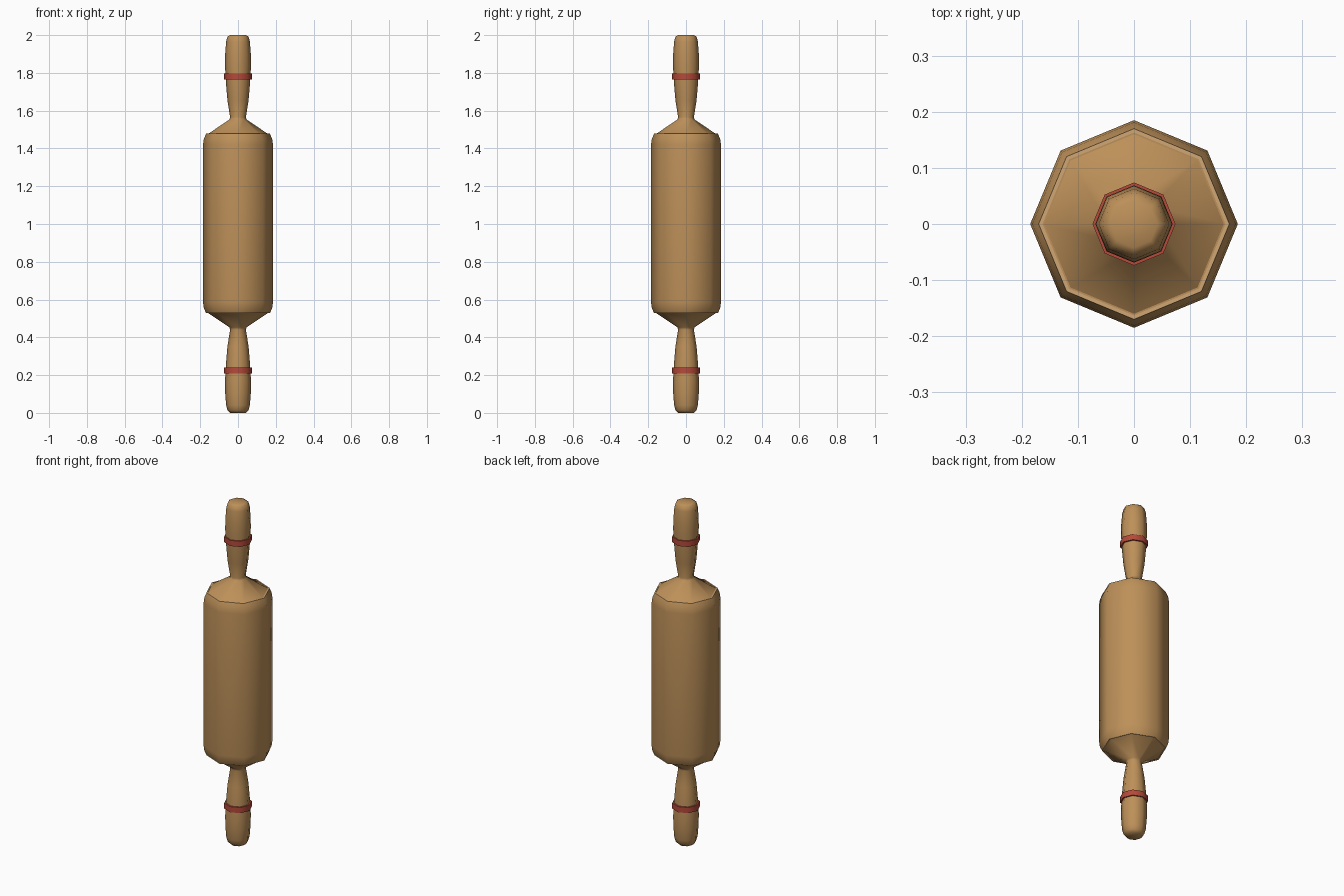
import bpy, bmesh, math

if "Cube" in bpy.data.objects:
    bpy.data.objects.remove(bpy.data.objects["Cube"])

SIDES = 8
MID = 1.003  # mirror height of the two ends


def material(name, rgb):
    m = bpy.data.materials.new(name)
    m.diffuse_color = (*rgb, 1)
    m.use_nodes = True
    m.node_tree.nodes["Principled BSDF"].inputs["Base Color"].default_value = m.diffuse_color
    return m


wood = material("wood", (0.51, 0.28, 0.10))
pale = material("pale_wood", (0.63, 0.39, 0.18))
red = material("red_paint", (0.46, 0.068, 0.042))


def lathe(name, profile, mat, closed=False, smooth=60):
    """Turn an (r, z) profile into an eight-sided solid with corners on the axes."""
    bm = bmesh.new()
    rings = []
    for r, z in profile:
        rings.append([bm.verts.new((r * math.cos(math.tau * i / SIDES),
                                    r * math.sin(math.tau * i / SIDES), z))
                      for i in range(SIDES)])
    pairs = list(zip(rings, rings[1:]))
    if closed:
        pairs.append((rings[-1], rings[0]))
    for a, b in pairs:
        for i in range(SIDES):
            j = (i + 1) % SIDES
            bm.faces.new((a[i], a[j], b[j], b[i]))
    if not closed:
        bm.faces.new(rings[0])
        bm.faces.new(rings[-1])
    bmesh.ops.recalc_face_normals(bm, faces=bm.faces)
    me = bpy.data.meshes.new(name)
    bm.to_mesh(me)
    bm.free()
    me.materials.append(mat)
    ob = bpy.data.objects.new(name, me)
    bpy.context.collection.objects.link(ob)
    bpy.ops.object.select_all(action='DESELECT')
    ob.select_set(True)
    bpy.context.view_layer.objects.active = ob
    bpy.ops.object.shade_smooth_by_angle(angle=math.radians(smooth))
    return ob


# Main roller with softened ends
lathe("roller", [(0.170, 0.53), (0.181, 0.555), (0.185, 0.585),
                 (0.185, 1.42), (0.181, 1.45), (0.170, 1.476)], wood)

# Handle with flared shoulder
handle = [(0.163, 1.474), (0.045, 1.553), (0.042, 1.566), (0.056, 1.655),
          (0.064, 1.75), (0.069, 1.84), (0.068, 1.90), (0.063, 1.965),
          (0.056, 1.992), (0.042, 2.0)]
band = [(0.062, 1.765), (0.074, 1.765), (0.074, 1.798), (0.062, 1.798)]
rim = [(0.163, 1.47), (0.170, 1.47), (0.170, 1.478), (0.163, 1.478)]

for side in ("top", "bottom"):
    def place(profile):
        if side == "top":
            return profile
        return [(r, 0.0 if z == 2.0 else 2 * MID - z) for r, z in profile]

    lathe(side + "_handle", place(handle), wood, smooth=70)
    lathe(side + "_band", place(band), red, closed=True)
    lathe(side + "_rim", place(rim), pale, closed=True)
